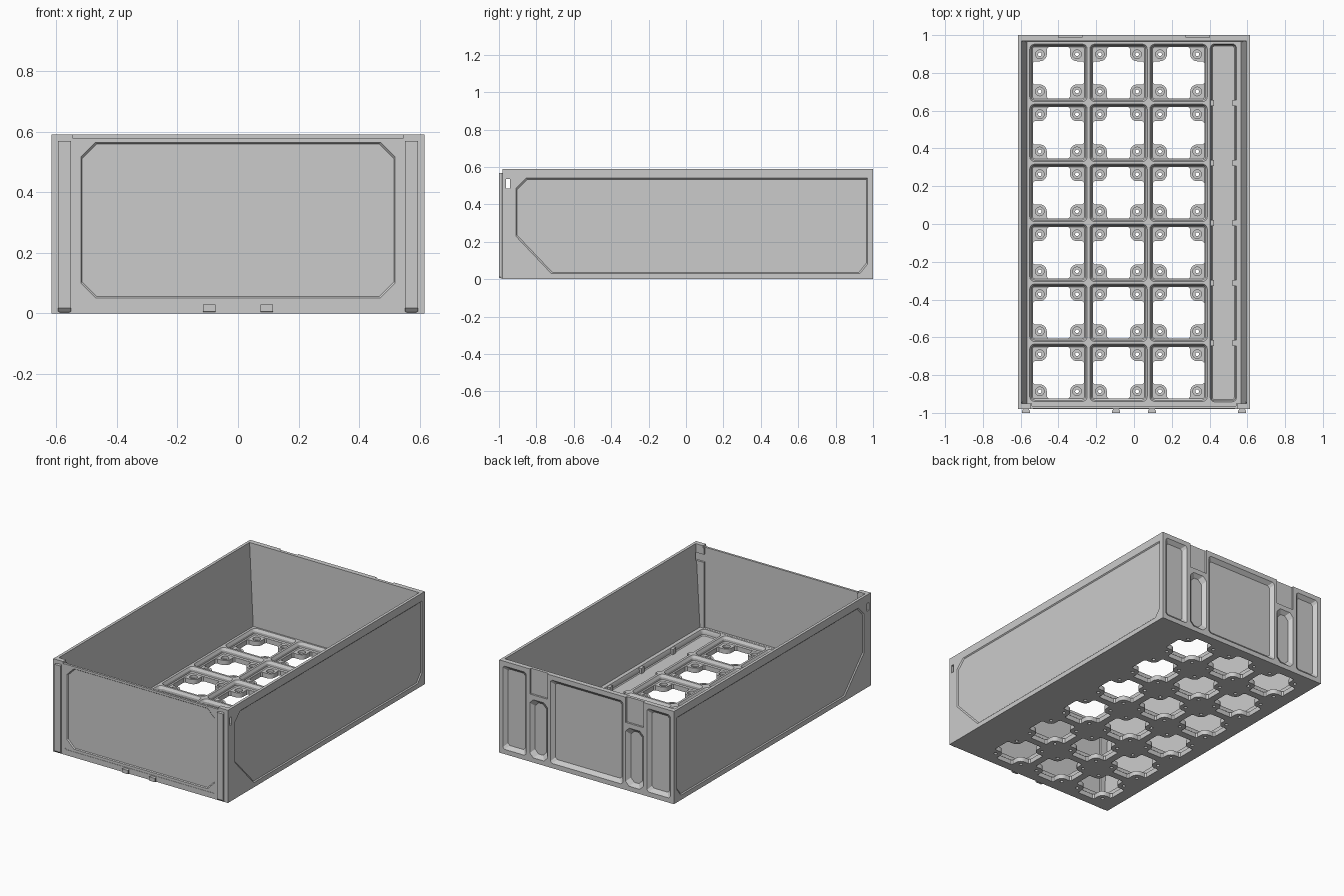
import bpy, bmesh, math

if "Cube" in bpy.data.objects:
    bpy.data.objects.remove(bpy.data.objects["Cube"])

HX, Y0, Y1, H = 0.615, -0.98, 1.0, 0.59     # outer shell
FLOOR, BASE = 0.066, 0.03                   # grid rib top, base plate top
XS = [-0.40 + 0.318 * i for i in range(3)]
YS = [0.80 - 0.3175 * i for i in range(6)]


def loft(bm, rings):
    """Closed solid through rings that share a point count."""
    vs = [[bm.verts.new(p) for p in r] for r in rings]
    n = len(vs[0])
    faces = [bm.faces.new(vs[0]), bm.faces.new(vs[-1])]
    for a, b in zip(vs, vs[1:]):
        for i in range(n):
            j = (i + 1) % n
            faces.append(bm.faces.new((a[i], a[j], b[j], b[i])))
    bmesh.ops.recalc_face_normals(bm, faces=faces)


def rect(x0, x1, y0, y1, z):
    return [(x0, y0, z), (x1, y0, z), (x1, y1, z), (x0, y1, z)]


def box(bm, x0, x1, y0, y1, z0, z1):
    loft(bm, [rect(x0, x1, y0, y1, z0), rect(x0, x1, y0, y1, z1)])


def rrect(cx, cy, hx, hy, r, z, n=4):
    pts = []
    for k, (sx, sy) in enumerate([(1, 1), (-1, 1), (-1, -1), (1, -1)]):
        for i in range(n + 1):
            a = (k + i / n) * math.pi / 2
            pts.append((cx + sx * (hx - r) + r * math.cos(a),
                        cy + sy * (hy - r) + r * math.sin(a), z))
    return pts


def circle(cx, cy, r, z, n=20):
    return [(cx + r * math.cos(2 * math.pi * i / n),
             cy + r * math.sin(2 * math.pi * i / n), z) for i in range(n)]


def recess(bm, pts, depth, slope, place):
    """Chamfered panel cut into a flat wall; place maps (u, v, depth) to 3D."""
    us, vs = [p[0] for p in pts], [p[1] for p in pts]
    cu, cv = (min(us) + max(us)) / 2, (min(vs) + max(vs)) / 2
    inner = [(u - math.copysign(slope, u - cu), v - math.copysign(slope, v - cv)) for u, v in pts]
    loft(bm, [[place(u, v, -0.02) for u, v in pts],
              [place(u, v, 0) for u, v in pts],
              [place(u, v, depth) for u, v in inner]])


def octagon(x0, x1, z0, z1, c):
    return [(x0 + c, z0), (x1 - c, z0), (x1, z0 + c), (x1, z1 - c),
            (x1 - c, z1), (x0 + c, z1), (x0, z1 - c), (x0, z0 + c)]


def make(name, bm):
    me = bpy.data.meshes.new(name)
    bm.to_mesh(me)
    bm.free()
    ob = bpy.data.objects.new(name, me)
    bpy.context.collection.objects.link(ob)
    return ob


def cut(target, bm):
    cutter = make("cutter", bm)
    cutter.hide_render = True
    mod = target.modifiers.new("cut", 'BOOLEAN')
    mod.operation, mod.solver, mod.object = 'DIFFERENCE', 'EXACT', cutter
    bpy.context.view_layer.objects.active = target
    bpy.ops.object.modifier_apply(modifier=mod.name)
    bpy.data.objects.remove(cutter)


def front(u, v, d):
    return (u, Y0 + d, v)


def back(u, v, d):
    return (u, Y1 - d, v)


# shell with drafted inner walls
bm = bmesh.new()
box(bm, -HX, HX, Y0, Y1, 0, H)
shell = make("drawer_shell", bm)
bm = bmesh.new()
loft(bm, [rect(-0.567, 0.567, -0.95, 0.963, FLOOR),
          rect(-0.598, 0.598, -0.95, 0.969, H + 0.02)])
cut(shell, bm)

# thinner front wall between the corner columns, lowered top edge
bm = bmesh.new()
box(bm, -0.54, 0.54, -0.964, -0.90, FLOOR + 0.001, H + 0.1)
cut(shell, bm)
bm = bmesh.new()
box(bm, -0.545, 0.545, -1.1, -0.945, 0.577, H + 0.1)
cut(shell, bm)

# grid pockets and side trough
bm = bmesh.new()
for x in XS:
    for y in YS:
        loft(bm, [rrect(x, y, h, h, r, z) for h, r, z in
                  [(0.1375, 0.012, BASE), (0.143, 0.017, 0.036),
                   (0.143, 0.017, 0.05), (0.154, 0.028, FLOOR + 0.003)]])
loft(bm, [rrect(0.473, 0.006, 0.058 + e, 0.936 + e, 0.012 + e, z) for e, z in
          [(0, BASE), (0.005, 0.036), (0.005, 0.05), (0.013, FLOOR + 0.003)]])
cut(shell, bm)

# cross-shaped openings that leave a round tab in each corner
quarter = [(0.136, 0.053), (0.127, 0.0615)]
quarter += [(0.0985 + 0.037 * math.cos(math.radians(a)), 0.0985 + 0.037 * math.sin(math.radians(a)))
            for a in range(270, 179, -15)]
quarter += [(0.0615, 0.127), (0.053, 0.136)]
cross = []
for k in range(4):
    c, s = [(1, 0), (0, 1), (-1, 0), (0, -1)][k]
    cross += [(c * u - s * v, s * u + c * v) for u, v in quarter]
bm = bmesh.new()
for x in XS:
    for y in YS:
        loft(bm, [[(x + u, y + v, z) for u, v in cross] for z in (-0.02, 0.04)])
cut(shell, bm)

# stepped round holes in the tabs
bm = bmesh.new()
for x in XS:
    for y in YS:
        for sx in (-0.0985, 0.0985):
            for sy in (-0.0985, 0.0985):
                loft(bm, [circle(x + sx, y + sy, r, z) for r, z in
                          [(0.01, -0.02), (0.01, 0.013), (0.023, 0.013), (0.023, 0.045)]])
cut(shell, bm)

# front frame step, then front and side panels
bm = bmesh.new()
recess(bm, octagon(-0.536, 0.536, 0.035, 0.62, 0.012), 0.002, 0, front)
cut(shell, bm)
bm = bmesh.new()
recess(bm, octagon(-0.52, 0.52, 0.05, 0.565, 0.048), 0.008, 0.006, front)
side = [(-0.91, 0.23), (-0.72, 0.03), (0.93, 0.03), (0.97, 0.08),
        (0.97, 0.54), (-0.855, 0.54), (-0.91, 0.485)]
for s in (-1, 1):
    recess(bm, side, 0.006, 0.006, lambda u, v, d, s=s: (s * (HX - d), u, v))
# back panels, pockets and latch notches
recess(bm, octagon(-0.255, 0.255, 0.03, 0.56, 0.012), 0.022, 0.022, back)
for s in (-1, 1):
    a, b = sorted((s * 0.425, s * 0.59))
    recess(bm, octagon(a, b, 0.03, 0.56, 0.012), 0.022, 0.022, back)
    a, b = sorted((s * 0.275, s * 0.40))
    recess(bm, octagon(a, b, 0.03, 0.40, 0.025), 0.022, 0.022, back)
    box(bm, a, b, 0.988, 1.05, 0.43, H + 0.05)
cut(shell, bm)

# small slot through both sides
bm = bmesh.new()
box(bm, -0.7, 0.7, -0.962, -0.942, 0.485, 0.535)
cut(shell, bm)

# dovetail rails and bottom clips on the front
def dovetail(name, x, w0, w1, z0, z1, top):
    bm = bmesh.new()
    loft(bm, [[(x - w, y, z), (x + w, y, z), (x + w, y, top), (x - w, y, top)]
              for w, y, z in [(w0, Y0 + 0.002, z0), (w1, -0.99, z0 + 0.3 * (z1 - z0)), (w1, -1.0, z1)]])
    make(name, bm)


for s, tag in ((-1, "left"), (1, "right")):
    dovetail("front_rail_" + tag, s * 0.572, 0.014, 0.021, 0.002, 0.018, 0.568)
    dovetail("bottom_clip_" + tag, s * 0.095, 0.014, 0.021, 0.004, 0.006, 0.03)

# nubs along the trough
bm = bmesh.new()
for y in [0.64 - 0.3175 * i for i in range(5)]:
    for x0, x1 in ((0.395, 0.424), (0.522, 0.552)):
        box(bm, x0, x1, y - 0.016, y + 0.016, 0.025, FLOOR - 0.002)
make("trough_nubs", bm)

for ob in bpy.data.objects:
    bpy.ops.object.select_all(action='DESELECT')
    ob.select_set(True)
    bpy.context.view_layer.objects.active = ob
    bpy.ops.object.shade_smooth_by_angle(angle=math.radians(25))
